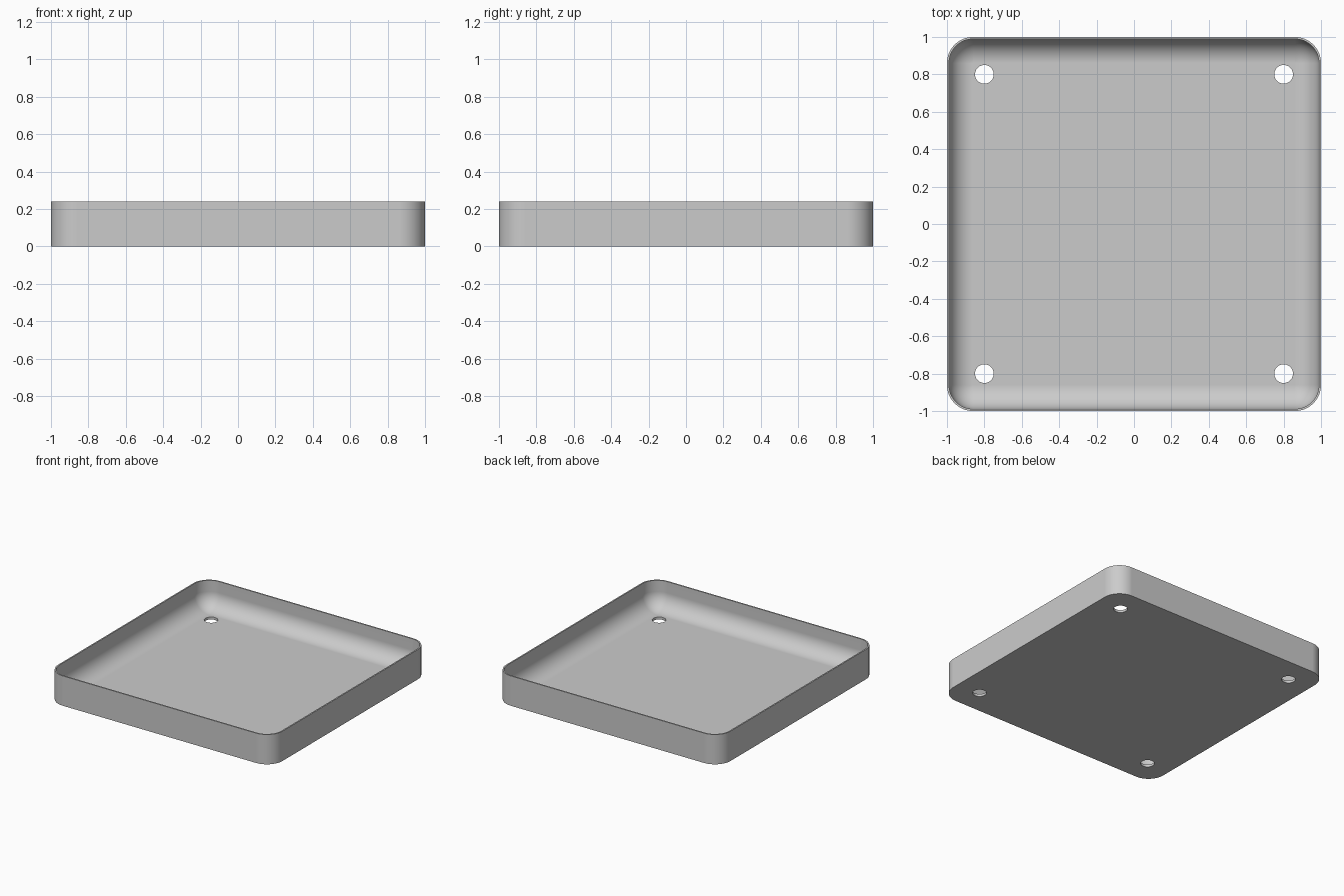
import bpy, bmesh
from math import sin, cos, pi

cube = bpy.data.objects.get("Cube")
if cube:
    bpy.data.objects.remove(cube, do_unlink=True)

HALF, HEIGHT, CORNER = 1.0, 0.24, 0.14   # outer tray size
WALL, FLOOR = 0.011, 0.02                # thicknesses
FILLET = CORNER - WALL                   # inner rounding from wall to floor
SEG = 12

grey = bpy.data.materials.new("light grey")
grey.use_nodes = True
grey.diffuse_color = (0.6, 0.6, 0.6, 1)
grey.node_tree.nodes["Principled BSDF"].inputs["Base Color"].default_value = (0.6, 0.6, 0.6, 1)


def make_object(name, bm):
    mesh = bpy.data.meshes.new(name)
    bm.to_mesh(mesh)
    bm.free()
    obj = bpy.data.objects.new(name, mesh)
    bpy.context.collection.objects.link(obj)
    mesh.materials.append(grey)
    return obj


def rounded_ring(bm, inset, z):
    """Rounded square of vertices, moved inward by inset."""
    ring, r, c = [], CORNER - inset, HALF - CORNER
    for q, (sx, sy) in enumerate([(1, 1), (-1, 1), (-1, -1), (1, -1)]):
        for i in range(SEG + 1):
            a = (q + i / SEG) * pi / 2
            ring.append(bm.verts.new((sx * c + r * cos(a), sy * c + r * sin(a), z)))
    return ring


# Tray: outer wall, rim, inner wall, fillet, floor
bm = bmesh.new()
profile = [(0, 0), (0, HEIGHT), (WALL, HEIGHT)]
for i in range(SEG + 1):
    a = i / SEG * pi / 2
    profile.append((WALL + FILLET * (1 - cos(a)), FLOOR + FILLET * (1 - sin(a))))
rings = [rounded_ring(bm, d, z) for d, z in profile]
for low, high in zip(rings, rings[1:]):
    for i in range(len(low)):
        j = (i + 1) % len(low)
        bm.faces.new((low[i], low[j], high[j], high[i]))
bm.faces.new(rings[0][::-1])
bm.faces.new(rings[-1])
bmesh.ops.remove_doubles(bm, verts=bm.verts[:], dist=0.0005)
bmesh.ops.recalc_face_normals(bm, faces=bm.faces[:])
tray = make_object("tray", bm)

# Four round holes through the floor
bm = bmesh.new()
for sx in (-1, 1):
    for sy in (-1, 1):
        made = bmesh.ops.create_cone(bm, cap_ends=True, segments=48,
                                     radius1=0.05, radius2=0.05, depth=0.2)
        bmesh.ops.translate(bm, verts=made["verts"], vec=(sx * 0.8, sy * 0.8, 0))
cutter = make_object("hole_cutter", bm)
cutter.hide_render = True

cut = tray.modifiers.new("holes", "BOOLEAN")
cut.operation = "DIFFERENCE"
cut.solver = "EXACT"
cut.object = cutter
bpy.ops.object.select_all(action="DESELECT")
tray.select_set(True)
bpy.context.view_layer.objects.active = tray
bpy.ops.object.modifier_apply(modifier=cut.name)
bpy.data.objects.remove(cutter, do_unlink=True)

# Smooth curves, crisp rim and flat floor
bpy.ops.object.shade_smooth_by_angle(angle=pi / 6)
weighted = tray.modifiers.new("flat_floor", "WEIGHTED_NORMAL")
weighted.keep_sharp = True
